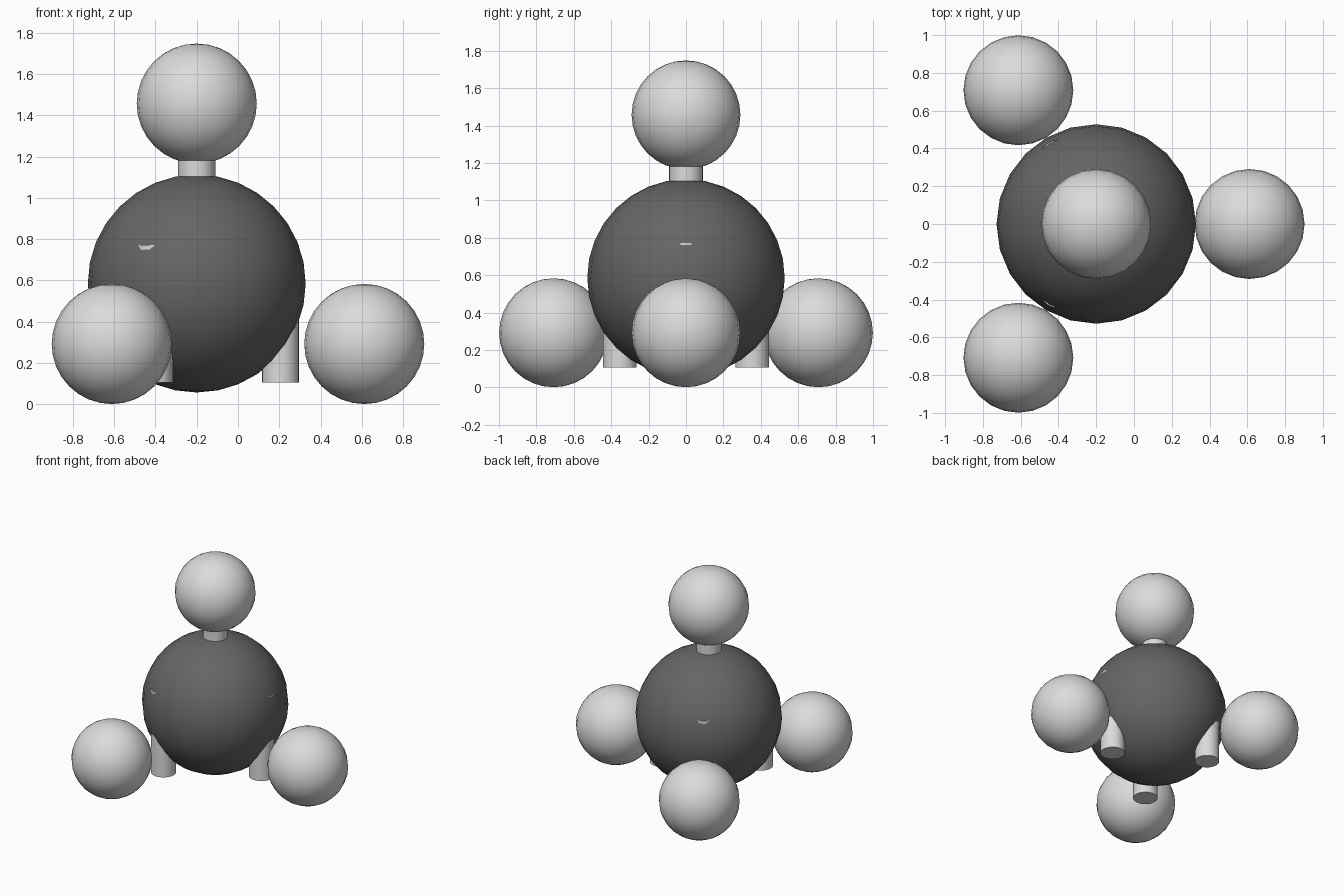
import bpy
from math import radians
from mathutils import Vector

cube = bpy.data.objects.get("Cube")
if cube:
    bpy.data.objects.remove(cube, do_unlink=True)


def material(name, rgb):
    mat = bpy.data.materials.new(name)
    mat.use_nodes = True
    mat.diffuse_color = (*rgb, 1)
    mat.node_tree.nodes["Principled BSDF"].inputs["Base Color"].default_value = (*rgb, 1)
    return mat


dark_grey = material("dark grey", (0.13, 0.13, 0.13))
pale_grey = material("pale grey", (0.72, 0.71, 0.71))


def finish(name, mat):
    obj = bpy.context.object
    obj.name = name
    obj.data.materials.append(mat)
    bpy.ops.object.shade_smooth_by_angle(angle=radians(40))


def ball(name, centre, radius, mat):
    bpy.ops.mesh.primitive_uv_sphere_add(segments=24, ring_count=16, radius=radius, location=centre)
    finish(name, mat)


# Large central ball
core = Vector((-0.2, 0, 0.585))
ball("central_ball", core, 0.528, dark_grey)

# Four small balls, each with an upright peg halfway to the centre
outer = {
    "top": (-0.2, 0, 1.457),
    "left": (0.612, 0, 0.292),
    "front": (-0.612, -0.708, 0.292),
    "back": (-0.612, 0.708, 0.292),
}
for side, centre in outer.items():
    ball(side + "_ball", centre, 0.291, pale_grey)
    bpy.ops.mesh.primitive_cylinder_add(vertices=24, radius=0.09, depth=0.665,
                                        location=(core + Vector(centre)) / 2)
    finish(side + "_peg", pale_grey)
